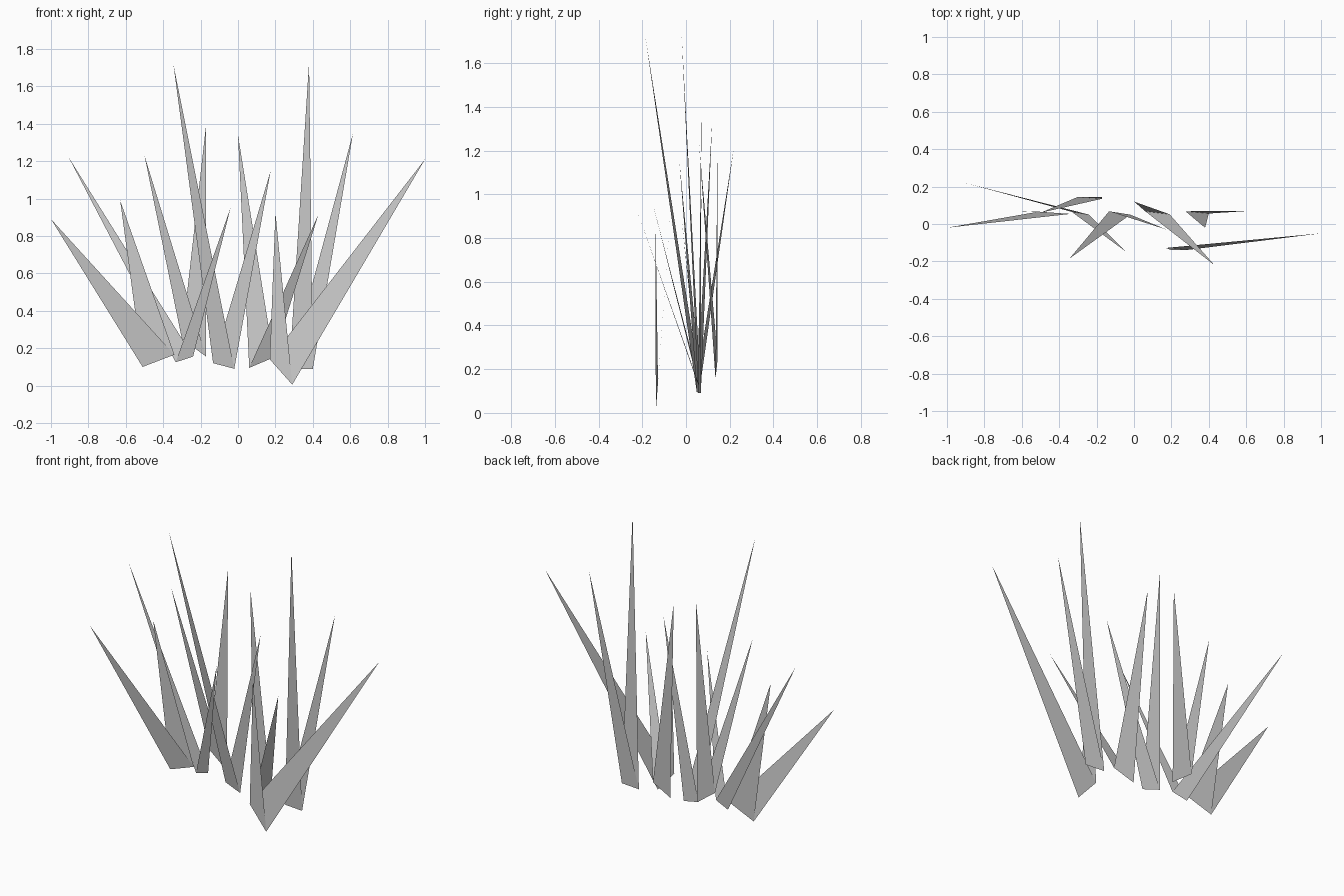
import bpy

# Each tuft: shared base edge (left, right) and the two blade tips growing from it
TUFTS = [
    ((-0.51, 0.066, 0.10), (-0.34, 0.054, 0.165), (-1.00, -0.02, 0.89), (-0.63, 0.07, 0.99)),
    ((-0.333, 0.065, 0.125), (-0.24, 0.05, 0.155), (-0.905, 0.22, 1.22), (-0.04, -0.15, 0.95)),
    ((-0.30, 0.145, 0.25), (-0.17, 0.135, 0.155), (-0.50, 0.06, 1.23), (-0.17, 0.145, 1.40)),
    ((-0.133, 0.068, 0.12), (-0.02, 0.05, 0.09), (-0.345, -0.185, 1.715), (0.175, -0.03, 1.15)),
    ((0.06, 0.068, 0.095), (0.19, 0.052, 0.15), (0.00, 0.12, 1.34), (0.43, -0.22, 0.915)),
    ((0.17, -0.128, 0.14), (0.29, -0.138, 0.005), (0.20, -0.14, 0.925), (1.00, -0.05, 1.21)),
    ((0.275, 0.068, 0.09), (0.40, 0.056, 0.09), (0.38, -0.02, 1.73), (0.615, 0.07, 1.35)),
]


def grass_tuft(name, left, right, *tips):
    """Flat triangular blades sharing one base edge."""
    verts = [left, right, *tips]
    faces = [(0, 1, 2 + i) for i in range(len(tips))]
    mesh = bpy.data.meshes.new(name)
    mesh.from_pydata(verts, [], faces)
    mesh.update()
    obj = bpy.data.objects.new(name, mesh)
    bpy.context.collection.objects.link(obj)
    return obj


# Grass clump
for i, tuft in enumerate(TUFTS, 1):
    grass_tuft(f"grass_tuft_{i}", *tuft)
